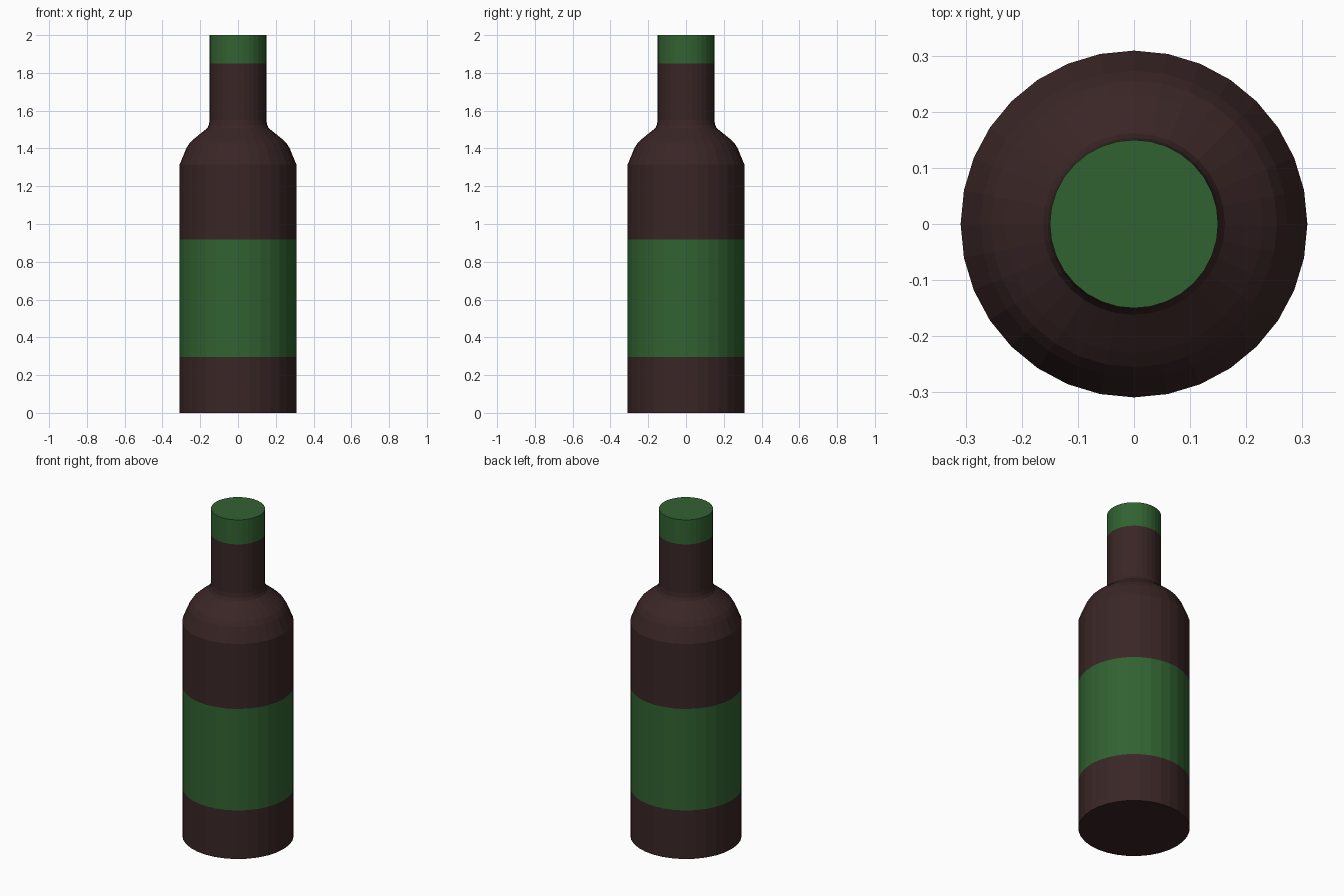
import bpy, bmesh, math

if "Cube" in bpy.data.objects:
    bpy.data.objects.remove(bpy.data.objects["Cube"])

SIDES = 32


def material(name, rgb):
    m = bpy.data.materials.new(name)
    m.diffuse_color = (*rgb, 1.0)
    m.use_nodes = True
    m.node_tree.nodes["Principled BSDF"].inputs["Base Color"].default_value = m.diffuse_color
    return m


glass = material("dark brown glass", (0.042, 0.019, 0.019))
green = material("green label", (0.031, 0.122, 0.031))

# Bottle outline: (radius, height); rings at label and cap edges split the colours
profile = [
    (0.309, 0.0), (0.309, 0.297), (0.309, 0.918), (0.309, 1.315),
    (0.273, 1.402), (0.255, 1.43), (0.23, 1.453), (0.162, 1.508),
    (0.154, 1.525), (0.15, 1.55), (0.15, 1.85), (0.15, 2.0),
]

bm = bmesh.new()
rings = []
for r, z in profile:
    rings.append([bm.verts.new((r * math.cos(2 * math.pi * i / SIDES),
                                r * math.sin(2 * math.pi * i / SIDES), z))
                  for i in range(SIDES)])

# Walls, base and top
for a, b in zip(rings, rings[1:]):
    for i in range(SIDES):
        j = (i + 1) % SIDES
        bm.faces.new((a[i], a[j], b[j], b[i]))
bm.faces.new(rings[0][::-1])
bm.faces.new(rings[-1])

# Label band and cap are green, by height
for f in bm.faces:
    z = f.calc_center_median().z
    f.material_index = 1 if 0.297 < z < 0.918 or z > 1.85 else 0

mesh = bpy.data.meshes.new("bottle")
bm.to_mesh(mesh)
bm.free()
mesh.materials.append(glass)
mesh.materials.append(green)
bpy.context.collection.objects.link(bpy.data.objects.new("bottle", mesh))
